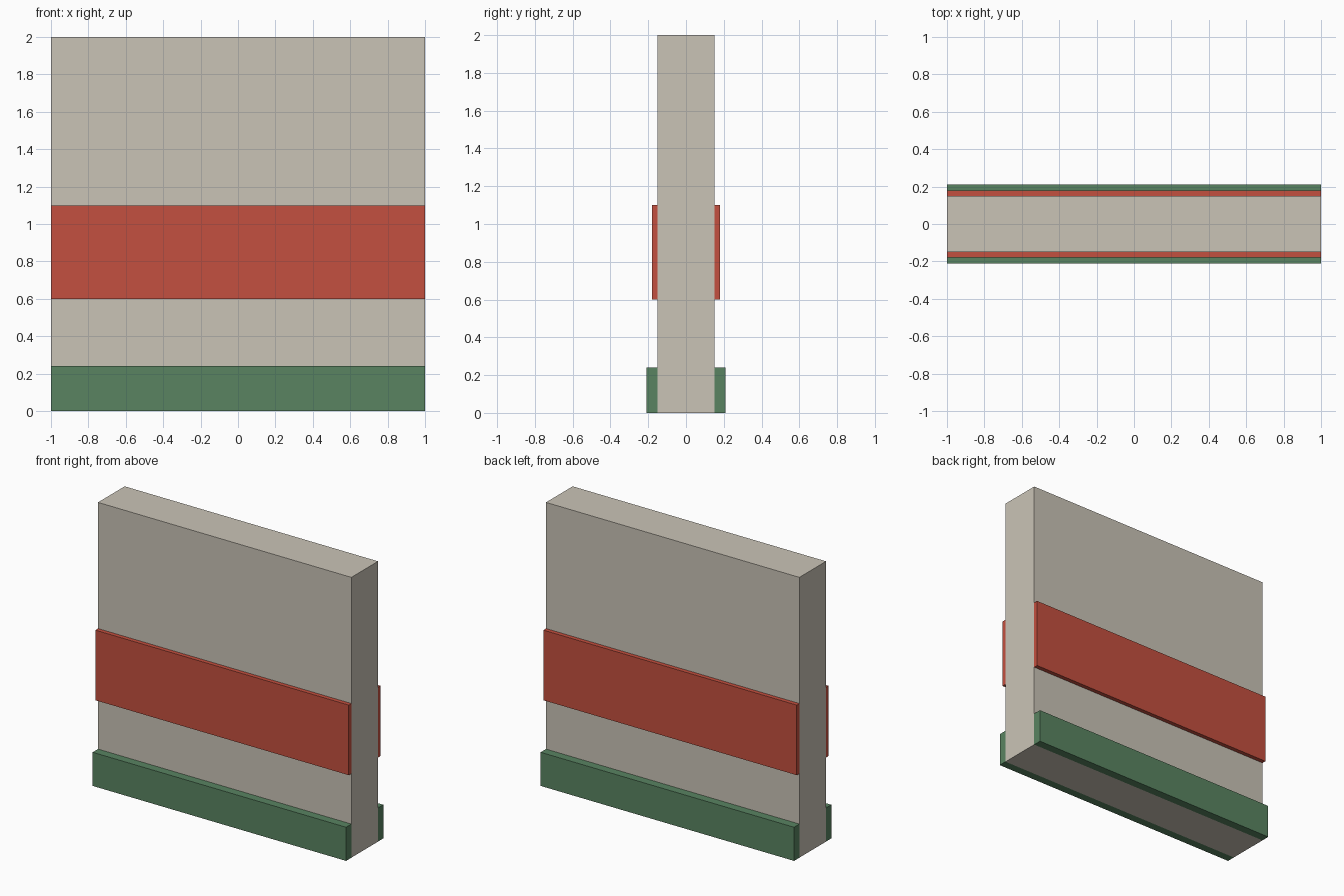
import bpy

if "Cube" in bpy.data.objects:
    bpy.data.objects.remove(bpy.data.objects["Cube"])


def material(name, rgb):
    m = bpy.data.materials.new(name)
    m.diffuse_color = (*rgb, 1.0)
    m.use_nodes = True
    m.node_tree.nodes["Principled BSDF"].inputs["Base Color"].default_value = m.diffuse_color
    return m


def box(name, lo, hi, mat):
    """Axis-aligned box between two corners."""
    bpy.ops.mesh.primitive_cube_add(size=1)
    o = bpy.context.object
    o.name = name
    for v in o.data.vertices:
        v.co = [(a + b) / 2 + c * (b - a) for a, b, c in zip(lo, hi, v.co)]
    o.data.materials.append(mat)
    return o


plaster = material("warm_plaster", (0.59, 0.55, 0.47))
red = material("brick_red", (0.55, 0.08, 0.05))
green = material("muted_green", (0.10, 0.23, 0.12))

HALF = 0.15  # half the wall thickness

# Wall slab
box("wall", (-1, -HALF, 0), (1, HALF, 2), plaster)

# Raised bands on both wall faces: name, bottom, top, outer y, colour
for name, z0, z1, y, mat in (("stripe", 0.6, 1.1, 0.18, red),
                             ("baseboard", 0.0, 0.24, 0.21, green)):
    box("front_" + name, (-1, -y, z0), (1, -HALF, z1), mat)
    box("back_" + name, (-1, HALF, z0), (1, y, z1), mat)
